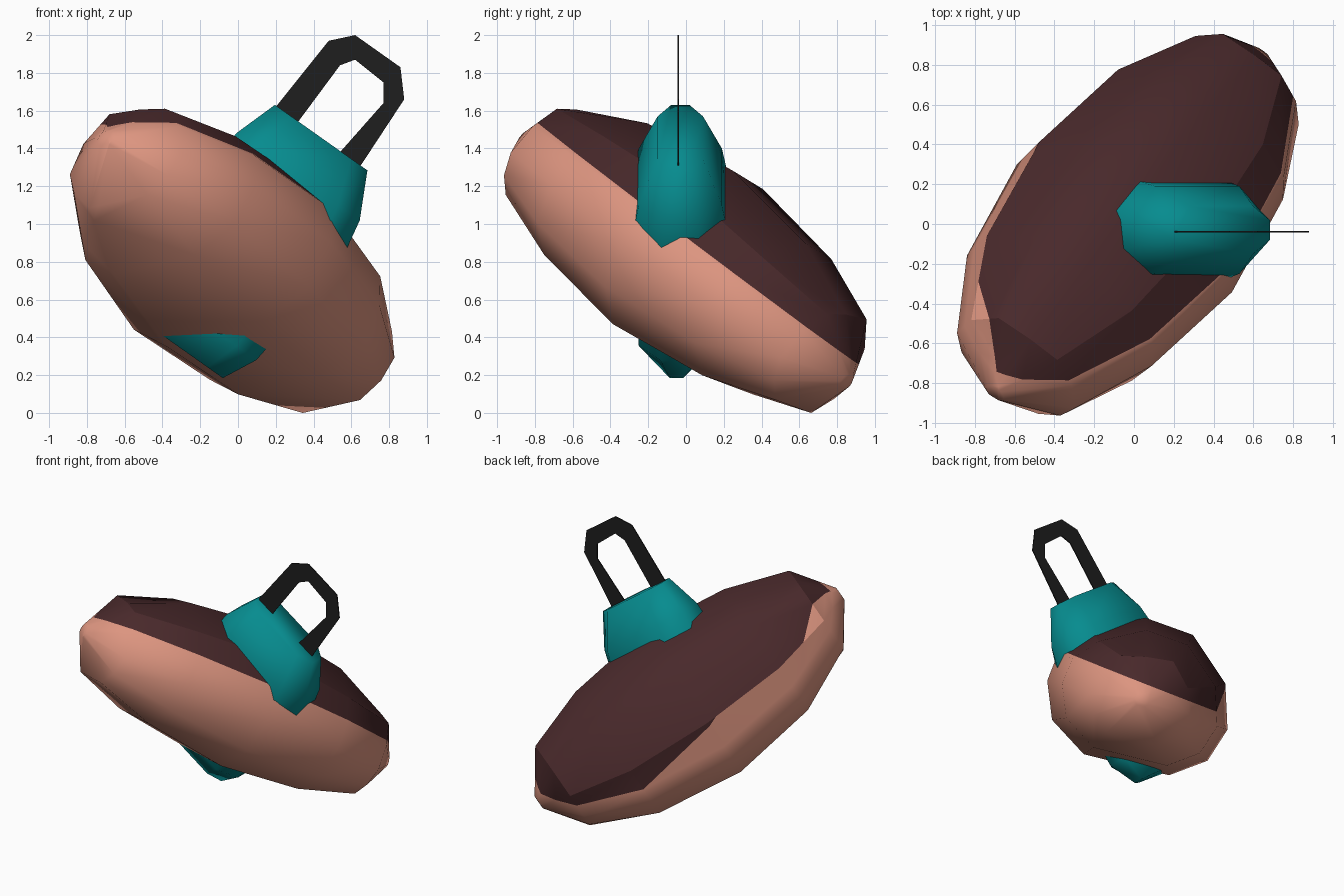
import bpy, bmesh, math
from mathutils import Vector

cube = bpy.data.objects.get("Cube")
if cube:
    bpy.data.objects.remove(cube)


def material(name, rgb):
    m = bpy.data.materials.new(name)
    m.use_nodes = True
    m.diffuse_color = (*rgb, 1)
    bsdf = next(n for n in m.node_tree.nodes if n.type == 'BSDF_PRINCIPLED')
    bsdf.inputs["Base Color"].default_value = (*rgb, 1)
    bsdf.inputs["Roughness"].default_value = 0.8
    return m


peach = material("peach", (0.72, 0.30, 0.215))
brown = material("dark_brown", (0.066, 0.022, 0.024))
teal = material("teal", (0.002, 0.262, 0.275))
black = material("black", (0.013, 0.013, 0.013))


def finish(name, bm, mats):
    bmesh.ops.recalc_face_normals(bm, faces=bm.faces[:])
    mesh = bpy.data.meshes.new(name)
    bm.to_mesh(mesh)
    bm.free()
    for m in mats:
        mesh.materials.append(m)
    ob = bpy.data.objects.new(name, mesh)
    bpy.context.scene.collection.objects.link(ob)
    return ob


def loft(bm, rings):
    """Skin closed rings of points and cap both ends."""
    rows = [[bm.verts.new(p) for p in ring] for ring in rings]
    n = len(rows[0])
    for a, b in zip(rows, rows[1:]):
        for i in range(n):
            j = (i + 1) % n
            bm.faces.new((a[i], a[j], b[j], b[i]))
    bm.faces.new(rows[0])
    bm.faces.new(rows[-1][::-1])
    return rows


def cut(bm, faces, plane):
    geom = set(faces)
    for f in faces:
        geom.update(f.edges)
        geom.update(f.verts)
    bmesh.ops.bisect_plane(bm, geom=list(geom), plane_co=plane[0], plane_no=plane[1])


def above(p, plane):
    return (p - plane[0]).dot(plane[1]) > 0


centre = Vector((-0.03, 0, 0.81))

# Body: elongated and tilted, with a flattened dark top
along = Vector((0.532, 0.674, -0.512)).normalized()
top = Vector((0.021, 0.594, 0.804))
top = (top - along * top.dot(along)).normalized()
side = along.cross(top)

middle = [(0.47, 0.31), (0.15, 0.53), (-0.2, 0.54), (-0.53, 0.31), (-0.66, 0.02), (-0.61, -0.23),
          (-0.4, -0.42), (0.2, -0.5), (0.49, -0.36), (0.62, -0.12), (0.62, 0.1)]
end = [(0.24, 0.23), (0.08, 0.285), (-0.11, 0.325), (-0.27, 0.19), (-0.35, 0.02), (-0.32, -0.12),
       (-0.22, -0.25), (0.14, -0.3), (0.27, -0.22), (0.35, -0.1), (0.33, 0.08)]
stations = [(0, middle, 1), (0.62, middle, 0.86), (1.06, end, 1), (1.26, end, 0.15)]
stations = [(-t, sec, s) for t, sec, s in reversed(stations[1:])] + stations

bm = bmesh.new()
rows = loft(bm, [[centre + along * t + (side * w + top * q) * s for w, q in sec]
                 for t, sec, s in stations])

# Crisp crease around the dark top
crease = {row[i] for row in rows[1:-1] for i in (0, 3)}
crease |= {row[i] for row in (rows[1], rows[-2]) for i in (1, 2)}
for e in bm.edges:
    if all(v in crease for v in e.verts):
        e.smooth = False

# Dark region: level limit, one clipped corner, and a sloping limit on the far rim
rim = bm.faces.layers.int.new("rim")
for a, b in zip(rows[1:], rows[2:-1]):
    corners = {a[3], a[4], b[3], b[4]}
    next(f for f in a[3].link_faces if set(f.verts) == corners)[rim] = 1
level = (centre + top * 0.11, top)
corner = (centre - along * 1.235, along + side * 1.06)
slope = (centre + along * 0.62 + top * 0.11, top + along * 0.28)
cut(bm, bm.faces[:], level)
cut(bm, bm.faces[:], corner)
cut(bm, [f for f in bm.faces if f[rim]], slope)
for f in bm.faces:
    f.smooth = True
    p = f.calc_center_median()
    dark = above(p, level) and above(p, corner) and (not f[rim] or above(p, slope))
    f.material_index = int(dark)
bm.faces.layers.int.remove(rim)
finish("body", bm, [peach, brown])

# Holder: faceted plug through the body
up = Vector((0.58, 0, 0.82)).normalized()
across = Vector((up.z, 0, -up.x))
depth = Vector((0, 1, 0))
outline = [(1, 0.4), (0.65, 1), (-0.65, 1), (-1, 0.4), (-1, -0.4), (-0.65, -1), (0.65, -1), (1, -0.4)]
# height, half width, half depth, sideways offset, depth offset
levels = [(-0.54, 0.28, 0.09, 0.04, -0.05), (-0.36, 0.37, 0.19, 0.04, -0.06),
          (0, 0.42, 0.24, 0.03, -0.03), (0.40, 0.42, 0.25, 0.04, -0.03),
          (0.56, 0.40, 0.22, 0.03, -0.03), (0.80, 0.30, 0.12, 0.01, -0.03)]
bm = bmesh.new()
loft(bm, [[centre + up * h + across * (u * a + shift) + depth * (v * b + back)
           for u, v in outline] for h, a, b, shift, back in levels])
for f in bm.faces:
    f.smooth = True
for e in bm.edges:
    e.smooth = e.calc_face_angle(0) < math.radians(70)
finish("holder", bm, [teal])

# Handle: thin flat loop standing on the holder
outer = [(0.20, 1.62), (0.48, 1.97), (0.62, 2.0), (0.86, 1.83), (0.88, 1.66), (0.65, 1.31)]
inner = [(0.31, 1.53), (0.54, 1.84), (0.62, 1.87), (0.77, 1.75), (0.77, 1.64), (0.54, 1.38)]
bm = bmesh.new()
loft(bm, [[Vector((x, y, z)) for x, z, y in
           ((*o, -0.044), (*i, -0.044), (*i, -0.036), (*o, -0.036))]
          for o, i in zip(outer, inner)])
finish("handle", bm, [black])
